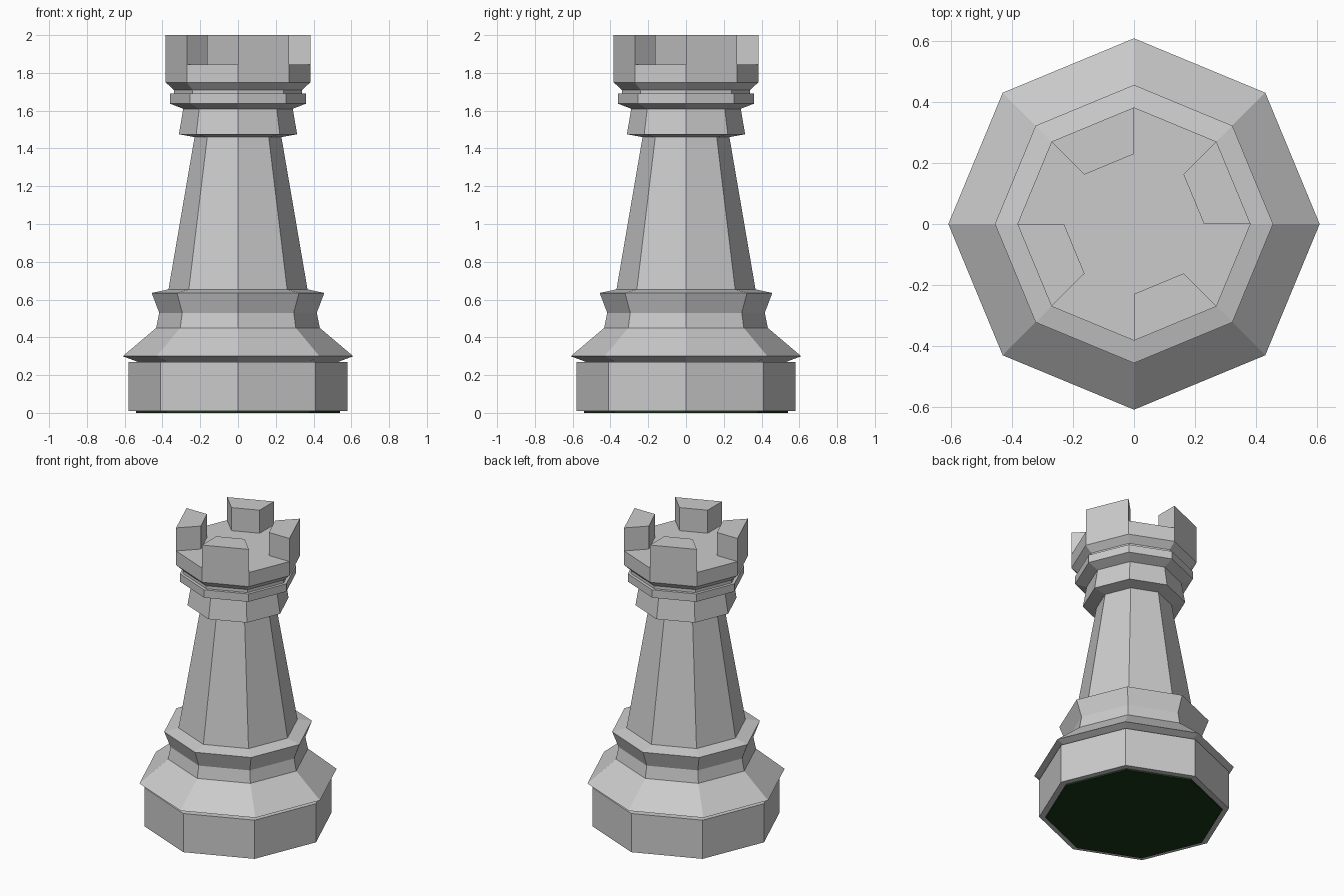
import bpy, bmesh
from math import cos, sin, pi

if "Cube" in bpy.data.objects:
    bpy.data.objects.remove(bpy.data.objects["Cube"])

SIDES = 8


def ring_point(r, i, z):
    a = 2 * pi * i / SIDES
    return (r * cos(a), r * sin(a), z)


def finish(name, bm):
    bmesh.ops.recalc_face_normals(bm, faces=bm.faces)
    mesh = bpy.data.meshes.new(name)
    bm.to_mesh(mesh)
    bm.free()
    obj = bpy.data.objects.new(name, mesh)
    bpy.context.collection.objects.link(obj)
    return obj


def lathe(name, profile):
    """Closed eight-sided solid from (radius, height) pairs."""
    bm = bmesh.new()
    rings = [[bm.verts.new(ring_point(r, i, z)) for i in range(SIDES)] for r, z in profile]
    for low, high in zip(rings, rings[1:]):
        for i in range(SIDES):
            j = (i + 1) % SIDES
            bm.faces.new((low[i], low[j], high[j], high[i]))
    bm.faces.new(rings[0])
    bm.faces.new(rings[-1])
    return finish(name, bm)


# Tower: plinth, flared foot, waist, shaft, collars and crown in one profile
lathe("tower_body", [
    (0.58, 0.01), (0.58, 0.27), (0.53, 0.27),
    (0.61, 0.30), (0.433, 0.45), (0.417, 0.53), (0.457, 0.635), (0.368, 0.654),
    (0.23, 1.46), (0.313, 1.475), (0.29, 1.61),
    (0.36, 1.637), (0.36, 1.69), (0.34, 1.69), (0.34, 1.71),
    (0.383, 1.75), (0.383, 1.845),
])

# Battlements: a block on every second side of the crown
bm = bmesh.new()
for i in range(0, SIDES, 2):
    outline = [(0.23, i), (0.383, i), (0.383, i + 1), (0.23, i + 1)]
    face = bm.faces.new([bm.verts.new(ring_point(r, k, 1.845)) for r, k in outline])
    top = bmesh.ops.extrude_face_region(bm, geom=[face], use_keep_orig=True)["geom"]
    bmesh.ops.translate(bm, vec=(0, 0, 0.155),
                        verts=[v for v in top if isinstance(v, bmesh.types.BMVert)])
finish("battlements", bm)

# Green felt pad underneath
felt = lathe("felt_pad", [(0.54, 0.0), (0.54, 0.01)])
green = bpy.data.materials.new("green_felt")
green.diffuse_color = (0.01, 0.04, 0.01, 1)
green.use_nodes = True
green.node_tree.nodes["Principled BSDF"].inputs["Base Color"].default_value = green.diffuse_color
felt.data.materials.append(green)
